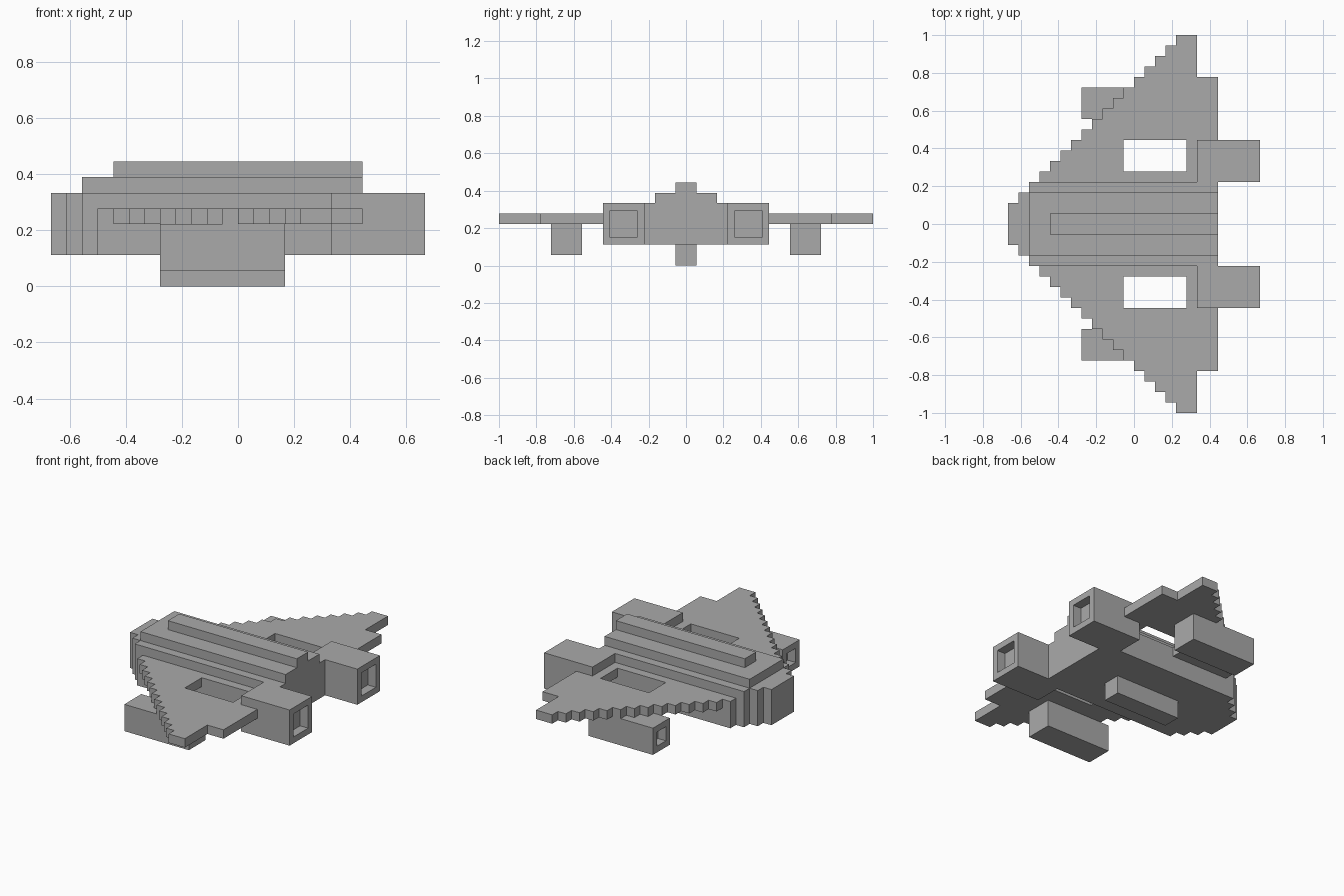
import bpy
import bmesh
from mathutils import Vector

if "Cube" in bpy.data.objects:
    bpy.data.objects.remove(bpy.data.objects["Cube"], do_unlink=True)

U = 1 / 18  # one block

# Single hull colour
hull = bpy.data.materials.new("hull grey")
hull.use_nodes = True
GREY = (0.4, 0.4, 0.4, 1)
hull.diffuse_color = GREY
hull.node_tree.nodes["Principled BSDF"].inputs["Base Color"].default_value = GREY


def prism(name, outline, z0, z1, side=1, recess=None):
    """Extrude an outline in blocks; recess = (end direction, rim) sinks a port one block deep."""
    bm = bmesh.new()
    base = bm.faces.new([bm.verts.new((x, y * side, z0)) for x, y in outline])
    top = bmesh.ops.extrude_face_region(bm, geom=[base], use_keep_orig=True)["geom"]
    bmesh.ops.translate(bm, vec=(0, 0, z1 - z0),
                        verts=[v for v in top if isinstance(v, bmesh.types.BMVert)])
    bmesh.ops.recalc_face_normals(bm, faces=bm.faces[:])
    if recess:
        direction, rim = recess
        end = max(bm.faces, key=lambda f: f.normal.x * direction)
        bmesh.ops.inset_individual(bm, faces=[end], thickness=rim)
        port = bmesh.ops.extrude_discrete_faces(bm, faces=[end])["faces"][0]
        bmesh.ops.translate(bm, vec=Vector((-direction, 0, 0)), verts=port.verts[:])
    bmesh.ops.scale(bm, vec=(U, U, U), verts=bm.verts[:])
    mesh = bpy.data.meshes.new(name)
    bm.to_mesh(mesh)
    bm.free()
    mesh.materials.append(hull)
    obj = bpy.data.objects.new(name, mesh)
    bpy.context.collection.objects.link(obj)
    return obj


def rect(x0, x1, y0, y1):
    return [(x0, y0), (x1, y0), (x1, y1), (x0, y1)]


# Fuselage with a stepped nose
half = [(-12, 2), (-11, 2), (-11, 3), (-10, 3), (-10, 4), (8, 4)]
prism("fuselage", half + [(x, -y) for x, y in reversed(half)], 2, 6)

# Raised deck, spine and belly skid
prism("upper_deck", rect(-10, 8, -3, 3), 6, 7)
prism("spine", rect(-8, 8, -1, 1), 7, 8)
prism("belly_skid", rect(-5, 3, -1, 1), 0, 2)

# Wing outline: stepped leading edge, clipped tip, open slot beside the root
wing = [p for k in range(6, 19) for p in ((k - 14, k - 1), (k - 14, k))]
wing += [(6, 18), (6, 14), (8, 14), (8, 5), (5, 5), (5, 8), (-1, 8), (-1, 5)]

for label, side in (("front", -1), ("back", 1)):
    prism(label + "_wing", wing, 4, 5, side)
    prism(label + "_wing_root", rect(-9, 6, 4, 5), 2, 5, side)
    prism(label + "_engine", rect(6, 12, 4, 8), 2, 6, side, recess=(1, 1))
    prism(label + "_gun_pod", rect(-5, 3, 10, 13), 1, 4, side, recess=(-1, 1))
